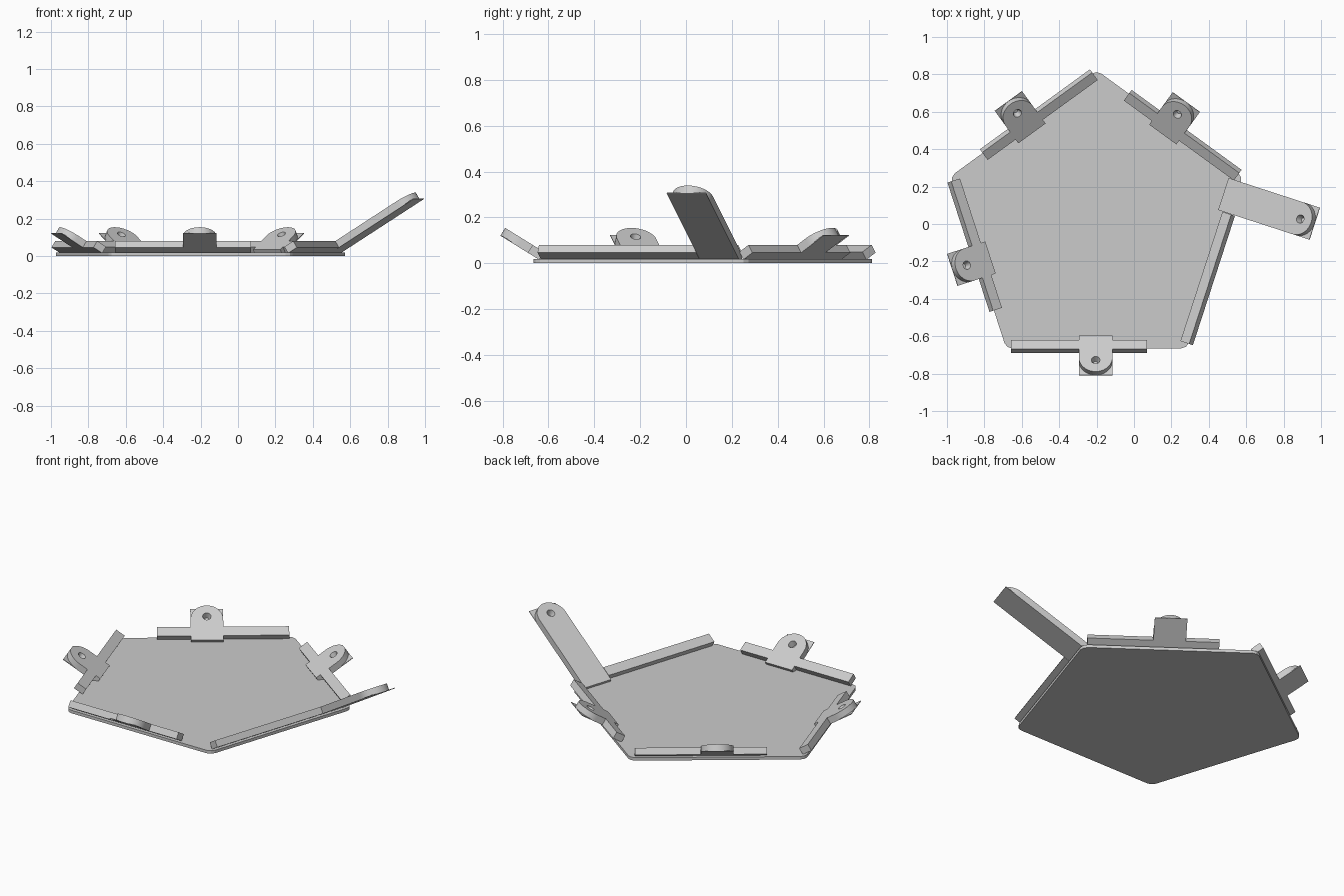
import bpy, bmesh, math
from mathutils import Matrix, Vector

cube = bpy.data.objects.get("Cube")
if cube:
    bpy.data.objects.remove(cube)

CENTRE = Vector((-0.2, 0, 0))
APOTHEM = 0.665
PLATE = 0.018          # base plate thickness
THICK = 0.04           # flange thickness
TILT = math.radians(31.72)
HINGE = 0.616          # distance from centre where the flanges start
HALF = 0.09            # half width of a tab

grey = bpy.data.materials.new("plain_grey")
grey.use_nodes = True
grey.diffuse_color = (0.6, 0.6, 0.6, 1)
grey.node_tree.nodes["Principled BSDF"].inputs["Base Color"].default_value = (0.6, 0.6, 0.6, 1)


def finish(bm, name, matrix=None):
    bmesh.ops.recalc_face_normals(bm, faces=bm.faces)
    mesh = bpy.data.meshes.new(name)
    bm.to_mesh(mesh)
    bm.free()
    mesh.materials.append(grey)
    obj = bpy.data.objects.new(name, mesh)
    bpy.context.collection.objects.link(obj)
    if matrix:
        obj.matrix_world = matrix
    return obj


def add_box(bm, low, high):
    low, high = Vector(low), Vector(high)
    size = Matrix.Diagonal((*(high - low), 1))
    bmesh.ops.create_cube(bm, size=1, matrix=Matrix.Translation((low + high) / 2) @ size)


def flange_frame(degrees):
    """Local x runs outward up the slope, y along the plate edge, z off the slope."""
    return (Matrix.Translation(CENTRE) @ Matrix.Rotation(math.radians(degrees), 4, "Z")
            @ Matrix.Translation((HINGE, 0, 0)) @ Matrix.Rotation(-TILT, 4, "Y"))


def strip(name, degrees):
    bm = bmesh.new()
    add_box(bm, (0.029, -0.457, 0), (0.087, 0.27, THICK))
    finish(bm, name, flange_frame(degrees))


def ring(bm, points, z):
    return [bm.verts.new((x, y, z)) for x, y in points]


def wall(bm, a, b):
    for i in range(len(a)):
        j = (i + 1) % len(a)
        bm.faces.new((a[i], a[j], b[j], b[i]))


def tab(name, degrees, length, along):
    """Round-ended tab with a blind tapered hole, on a thin square backing sheet."""
    bm = bmesh.new()
    sheet = 0.004
    mid = length - HALF
    arc = [math.pi * (i / 20 - 0.5) for i in range(21)]
    outline = [(0, -HALF)] + [(mid + HALF * math.cos(a), HALF * math.sin(a)) for a in arc] + [(0, HALF)]
    top, low = ring(bm, outline, THICK), ring(bm, outline, sheet)
    wall(bm, top, low)

    def circle(r):
        turn = [math.tau * i / 20 for i in range(20)]
        return [(mid + 0.018 + r * math.cos(a), r * math.sin(a)) for a in turn]

    rim, floor = ring(bm, circle(0.023), THICK), ring(bm, circle(0.012), sheet + 0.002)
    wall(bm, rim, floor)
    bm.faces.new(floor)
    loops = [e for e in bm.edges if all(v in top or v in rim for v in e.verts)]
    bmesh.ops.triangle_fill(bm, use_beauty=True, edges=loops, normal=(0, 0, 1))
    bm.faces.new(low)
    add_box(bm, (0, -HALF, 0), (length, HALF, sheet))
    obj = finish(bm, name, flange_frame(degrees) @ Matrix.Translation((0, along, 0)))
    bpy.ops.object.select_all(action="DESELECT")
    obj.select_set(True)
    bpy.context.view_layer.objects.active = obj
    bpy.ops.object.shade_smooth_by_angle(angle=math.radians(30))


# Five-sided base plate with trimmed corners
bm = bmesh.new()
radius = APOTHEM / math.cos(math.pi / 5)
bmesh.ops.create_cone(bm, cap_ends=True, segments=5, radius1=radius, radius2=radius, depth=PLATE)
angle = max(bm.verts, key=lambda v: v.co.y).co
spin = math.pi / 2 - math.atan2(angle.y, angle.x)
bmesh.ops.rotate(bm, verts=bm.verts, matrix=Matrix.Rotation(spin, 3, "Z"))
bmesh.ops.translate(bm, verts=bm.verts, vec=CENTRE + Vector((0, 0, PLATE / 2)))
corners = [e for e in bm.edges if abs(e.verts[0].co.z - e.verts[1].co.z) > PLATE / 2]
bmesh.ops.bevel(bm, geom=corners, offset=0.03, segments=2, profile=0.5, affect="EDGES")
finish(bm, "base_plate")

# Sloping edge strips, four short tabs and one long arm
for side, degrees in {"front": -90, "left": -18, "back_left": 54,
                      "back_right": 126, "right": 198}.items():
    strip(side + "_strip", degrees)
    if side == "left":
        tab("long_arm", degrees, 0.58, 0.362)
    else:
        tab(side + "_tab", degrees, 0.228, -0.005)
